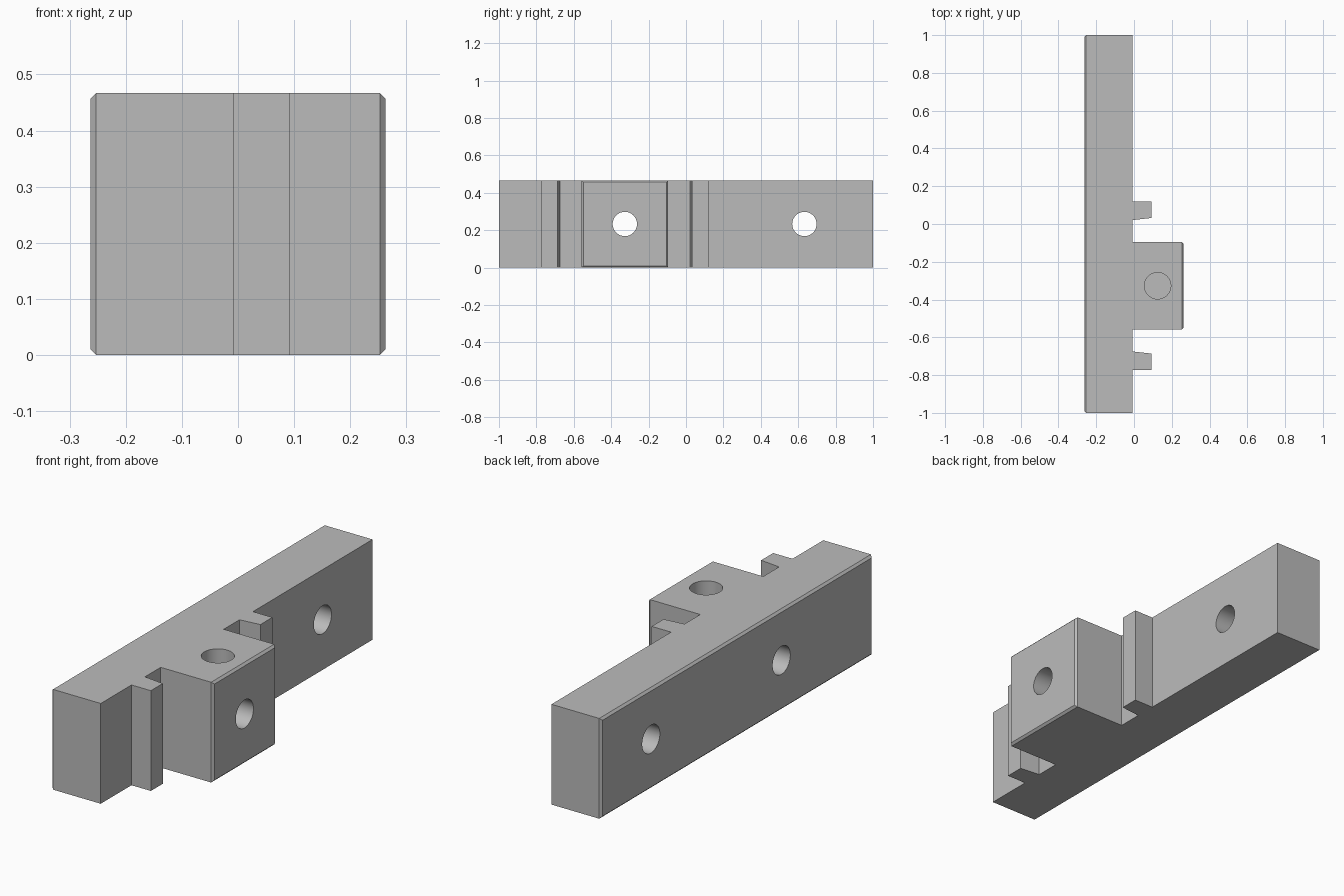
import bpy, bmesh, math

cube = bpy.data.objects.get("Cube")
if cube:
    bpy.data.objects.remove(cube, do_unlink=True)

HEIGHT = 0.467
BACK, FACE, RIB_TIP, BOSS_TIP = -0.263, -0.007, 0.093, 0.263
BOSS_Y = -0.327          # the ribs and boss are symmetric about this line
CHAMFER = 0.01

# Single grey material
grey = bpy.data.materials.new("matte grey")
grey.use_nodes = True
colour = (0.5, 0.5, 0.5, 1)
grey.diffuse_color = colour
grey.node_tree.nodes["Principled BSDF"].inputs["Base Color"].default_value = colour

# Plan outline: bar, boss and two tapered ribs; half of it is mirrored
half = [(BOSS_TIP, 0.232), (FACE, 0.232), (FACE, 0.348),
        (RIB_TIP, 0.359), (RIB_TIP, 0.447), (FACE, 0.447)]
upper = [(x, BOSS_Y + d) for x, d in half]
lower = [(x, BOSS_Y - d) for x, d in reversed(half)]
outline = [(BACK, -1), (FACE, -1)] + lower + upper + [(FACE, 1), (BACK, 1)]

bm = bmesh.new()
base = bm.faces.new([bm.verts.new((x, y, 0)) for x, y in outline])
top = bmesh.ops.extrude_face_region(bm, geom=[base])["geom"]
bmesh.ops.translate(bm, vec=(0, 0, HEIGHT),
                    verts=[v for v in top if isinstance(v, bmesh.types.BMVert)])
bmesh.ops.recalc_face_normals(bm, faces=bm.faces[:])

# Chamfer the rims of the bar's back and the boss's end
rims = [e for e in bm.edges if any(
    all(abs(v.co.x - x) < 1e-4 for v in e.verts) for x in (BACK, BOSS_TIP))]
bmesh.ops.bevel(bm, geom=rims, offset=CHAMFER, offset_type='OFFSET',
                segments=1, profile=0.5, affect='EDGES')
mesh = bpy.data.meshes.new("mounting_bar")
bm.to_mesh(mesh)
bm.free()
mesh.materials.append(grey)
bar = bpy.data.objects.new("mounting_bar", mesh)
bpy.context.collection.objects.link(bar)


def drill(name, centre, radius, depth, rotation=(0, 0, 0)):
    """Cut a round hole into the bar."""
    bpy.ops.mesh.primitive_cylinder_add(vertices=64, radius=radius, depth=depth,
                                        location=centre, rotation=rotation)
    cutter = bpy.context.object
    cutter.name = name
    cutter.hide_render = True
    cutter.data.materials.append(grey)
    cut = bar.modifiers.new(name, 'BOOLEAN')
    cut.operation = 'DIFFERENCE'
    cut.solver = 'EXACT'
    cut.object = cutter
    bpy.ops.object.select_all(action='DESELECT')
    bar.select_set(True)
    bpy.context.view_layer.objects.active = bar
    bpy.ops.object.modifier_apply(modifier=name)
    bpy.data.objects.remove(cutter, do_unlink=True)


# Two through holes across the bar and a blind socket in the top of the boss
across = (0, math.pi / 2, 0)
drill("boss_hole", (0, BOSS_Y, HEIGHT / 2), 0.065, 1, across)
drill("bar_hole", (0, 0.633, HEIGHT / 2), 0.065, 1, across)
SOCKET_DEPTH = 0.135
drill("top_socket", (0.125, BOSS_Y, HEIGHT), 0.07, 2 * SOCKET_DEPTH)

bpy.ops.object.shade_smooth_by_angle(angle=math.radians(25))
